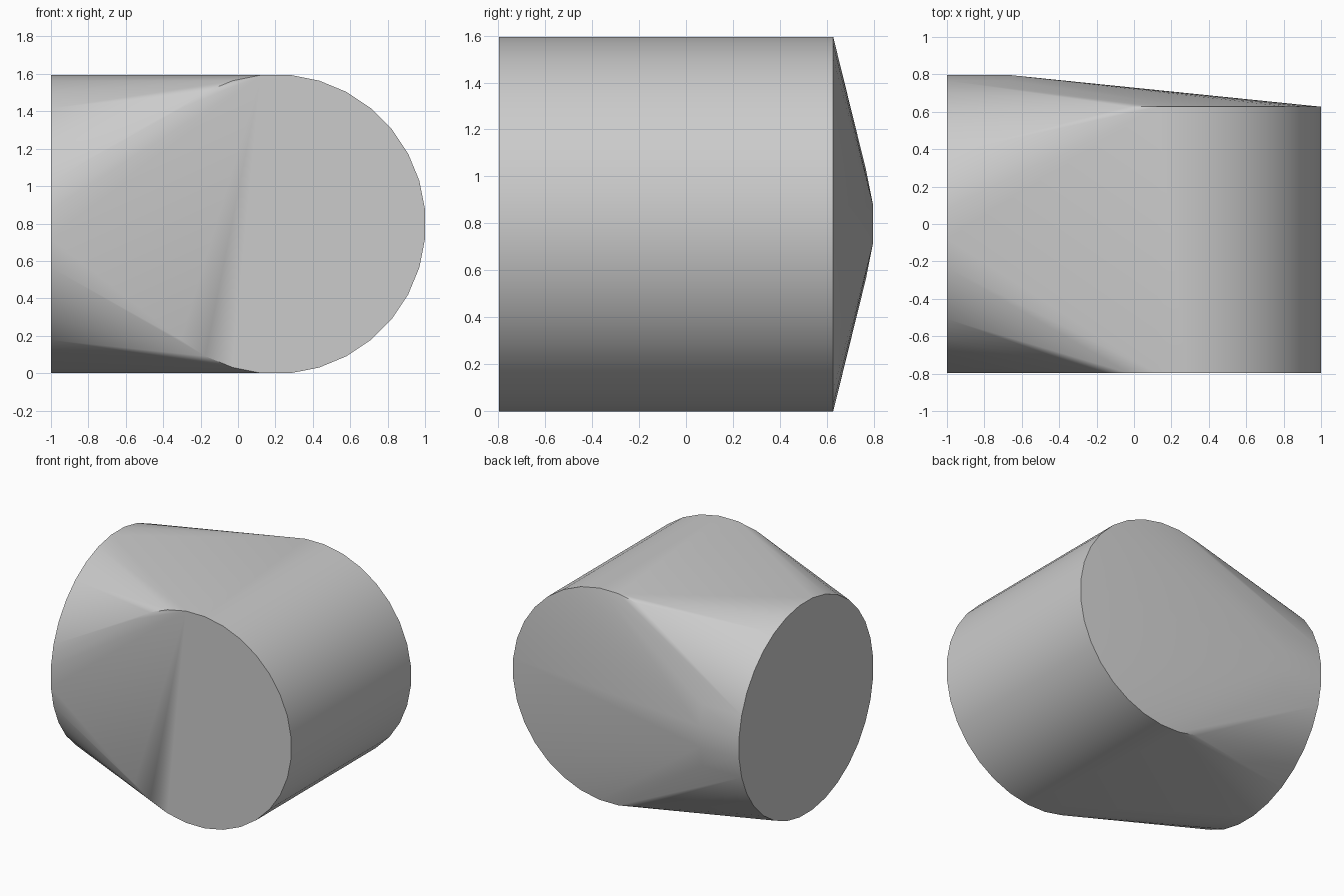
import bpy, bmesh, math

cube = bpy.data.objects.get("Cube")
if cube:
    bpy.data.objects.remove(cube, do_unlink=True)

SIDES = 32
APOTHEM = 0.797                      # distance from axis to each flat
RADIUS = APOTHEM / math.cos(math.pi / SIDES)


def ring(bm, place):
    """Add a ring of points, with flats at top, bottom and sides."""
    for i in range(SIDES):
        a = 2 * math.pi * (i + 0.5) / SIDES
        bm.verts.new(place(RADIUS * math.cos(a), APOTHEM + RADIUS * math.sin(a)))


bm = bmesh.new()
# Drum running front to back
for y in (-APOTHEM, 0.627):
    ring(bm, lambda u, z: (1 - APOTHEM + u, y, z))
# Short drum running sideways
for x in (-1.0, -0.67):
    ring(bm, lambda u, z: (x, u, z))
# Skin stretched over both drums
hull = bmesh.ops.convex_hull(bm, input=bm.verts[:])
loose = {v for v in hull["geom_interior"] + hull["geom_unused"]
         if isinstance(v, bmesh.types.BMVert)}
bmesh.ops.delete(bm, geom=list(loose), context="VERTS")
bmesh.ops.recalc_face_normals(bm, faces=bm.faces[:])

mesh = bpy.data.meshes.new("rounded_hull")
bm.to_mesh(mesh)
bm.free()
body = bpy.data.objects.new("rounded_hull", mesh)
bpy.context.collection.objects.link(body)

# Plain grey material
grey = bpy.data.materials.new("plain grey")
grey.use_nodes = True
colour = (0.6, 0.6, 0.6, 1)
grey.diffuse_color = colour
grey.node_tree.nodes["Principled BSDF"].inputs["Base Color"].default_value = colour
mesh.materials.append(grey)

# Smooth curves, crisp rims
bpy.ops.object.select_all(action="DESELECT")
body.select_set(True)
bpy.context.view_layer.objects.active = body
bpy.ops.object.shade_smooth_by_angle(angle=math.radians(30))
